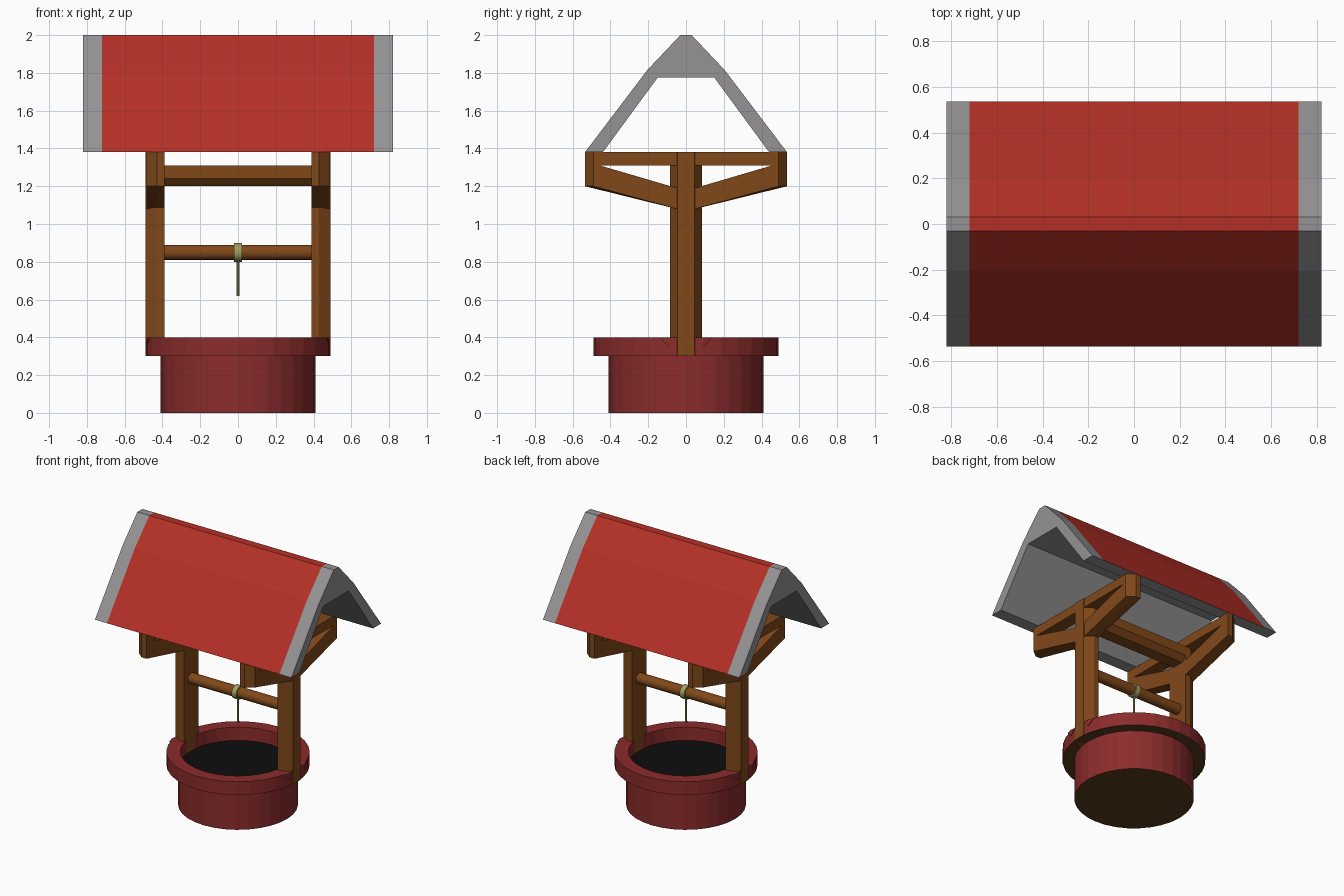
import bpy, bmesh, math
from mathutils import Vector

if "Cube" in bpy.data.objects:
    bpy.data.objects.remove(bpy.data.objects["Cube"])


def mat(name, rgb):
    m = bpy.data.materials.new(name)
    m.diffuse_color = (*rgb, 1)
    m.use_nodes = True
    m.node_tree.nodes["Principled BSDF"].inputs["Base Color"].default_value = m.diffuse_color
    return m


BRICK = mat("brick", (0.26, 0.025, 0.025))
WOOD = mat("wood", (0.22, 0.065, 0.01))
EARTH = mat("earth", (0.10, 0.045, 0.01))
DARK = mat("dark_hole", (0.004, 0.004, 0.004))
ROPE = mat("rope", (0.36, 0.34, 0.12))
TILE = mat("tile", (0.46, 0.03, 0.02))
TRIM = mat("trim", (0.30, 0.29, 0.29))


def finish(name, bm, mats):
    bmesh.ops.recalc_face_normals(bm, faces=bm.faces)
    me = bpy.data.meshes.new(name)
    bm.to_mesh(me)
    bm.free()
    for m in mats:
        me.materials.append(m)
    ob = bpy.data.objects.new(name, me)
    bpy.context.collection.objects.link(ob)
    return ob


def loft(name, layers, mats, pick=None):
    """Join matching rings of points, cap both ends; pick chooses a material per face."""
    bm = bmesh.new()
    rings = [[bm.verts.new(p) for p in ring] for ring in layers]
    n = len(rings[0])
    for a, b in zip(rings, rings[1:]):
        for i in range(n):
            bm.faces.new((a[i], a[(i + 1) % n], b[(i + 1) % n], b[i]))
    bm.faces.new(rings[0])
    bm.faces.new(rings[-1])
    bmesh.ops.recalc_face_normals(bm, faces=bm.faces)
    if pick:
        for f in bm.faces:
            f.material_index = pick(f.calc_center_median(), f.normal)
    return finish(name, bm, mats)


def circle(r, z, n=32):
    return [(r * math.cos(2 * math.pi * i / n), r * math.sin(2 * math.pi * i / n), z)
            for i in range(n)]


def along_x(profile, xs):
    return [[(x, y, z) for y, z in profile] for x in xs]


def x_rod(name, r, half, z, m, n=16):
    prof = [(r * math.cos(2 * math.pi * i / n), z + r * math.sin(2 * math.pi * i / n))
            for i in range(n)]
    ob = loft(name, along_x(prof, (-half, half)), [m])
    for p in ob.data.polygons:
        p.use_smooth = len(p.vertices) == 4
    return ob


# Well wall with dark opening on top
loft("well_wall", [circle(0.41, 0), circle(0.41, 0.3)], [BRICK, EARTH, DARK],
     lambda c, n: 1 if n.z < -0.5 else 2 if n.z > 0.5 else 0)

# Rim ring
bm = bmesh.new()
rings = [[bm.verts.new(p) for p in circle(r, z)]
         for r, z in ((0.49, 0.3), (0.49, 0.4), (0.395, 0.4), (0.395, 0.3))]
for k in range(4):
    a, b = rings[k], rings[(k + 1) % 4]
    for i in range(32):
        f = bm.faces.new((a[i], a[(i + 1) % 32], b[(i + 1) % 32], b[i]))
        f.material_index = 1 if k == 3 else 0
finish("well_rim", bm, [BRICK, EARTH])

for s, side in ((-1, "left"), (1, "right")):
    # Post, chamfered on its outer corners
    plan = [(0.39, -0.085), (0.43, -0.085), (0.49, -0.045),
            (0.49, 0.045), (0.43, 0.085), (0.39, 0.085)]
    loft(side + "_post", [[(s * x, y, z) for x, y in plan] for z in (0.3, 1.38)], [WOOD])

    # Truss pieces, drawn in side profile and narrowed at the outer ends
    def truss(name, prof):
        loft(name, [[(s * x, max(-lim, min(lim, y)), z) for y, z in prof]
                    for x, lim in ((0.39, 1), (0.43, 1), (0.485, 0.49))], [WOOD])

    truss(side + "_plate", [(-0.535, 1.31), (0.535, 1.31), (0.535, 1.38), (-0.535, 1.38)])
    for t, end in ((-1, "front"), (1, "back")):
        truss(f"{side}_{end}_brace", [(t * y, z) for y, z in (
            (0.03, 1.075), (0.535, 1.2), (0.535, 1.32), (0.50, 1.32), (0.03, 1.185))])

        # Small brick wedge beside each post foot
        bm = bmesh.new()
        for x, y, z in ((0.488, 0.045, 0.4), (0.49, 0.095, 0.4), (0.475, 0.14, 0.4),
                        (0.44, 0.095, 0.4), (0.49, 0.093, 0.35)):
            bm.verts.new((s * x, t * y, z))
        bmesh.ops.convex_hull(bm, input=bm.verts)
        finish(f"{side}_{end}_rim_wedge", bm, [BRICK])

# Cross beam between the posts
loft("cross_beam", along_x([(-0.045, 1.2), (0.045, 1.2), (0.085, 1.24), (0.085, 1.31),
                            (-0.085, 1.31), (-0.085, 1.24)], (-0.39, 0.39)), [WOOD])

# Winding axle with rope coil and hanging rope
x_rod("axle", 0.04, 0.39, 0.85, WOOD)
x_rod("rope_coil", 0.05, 0.02, 0.85, ROPE)
loft("rope", [circle(0.007, 0.62, 8), circle(0.007, 0.82, 8)], [ROPE])

# Roof: tiled outside, grey trim at the ends and underneath
half = [(0.03, 2.0), (0.205, 1.815), (0.535, 1.38), (0.44, 1.38), (0.15, 1.775)]
prof = half + [(-y, z) for y, z in reversed(half)]
loft("roof", along_x(prof, (-0.82, -0.72, 0.72, 0.82)), [TRIM, TILE],
     lambda c, n: 1 if abs(c.x) < 0.1 and n.z > 0.1 else 0)
